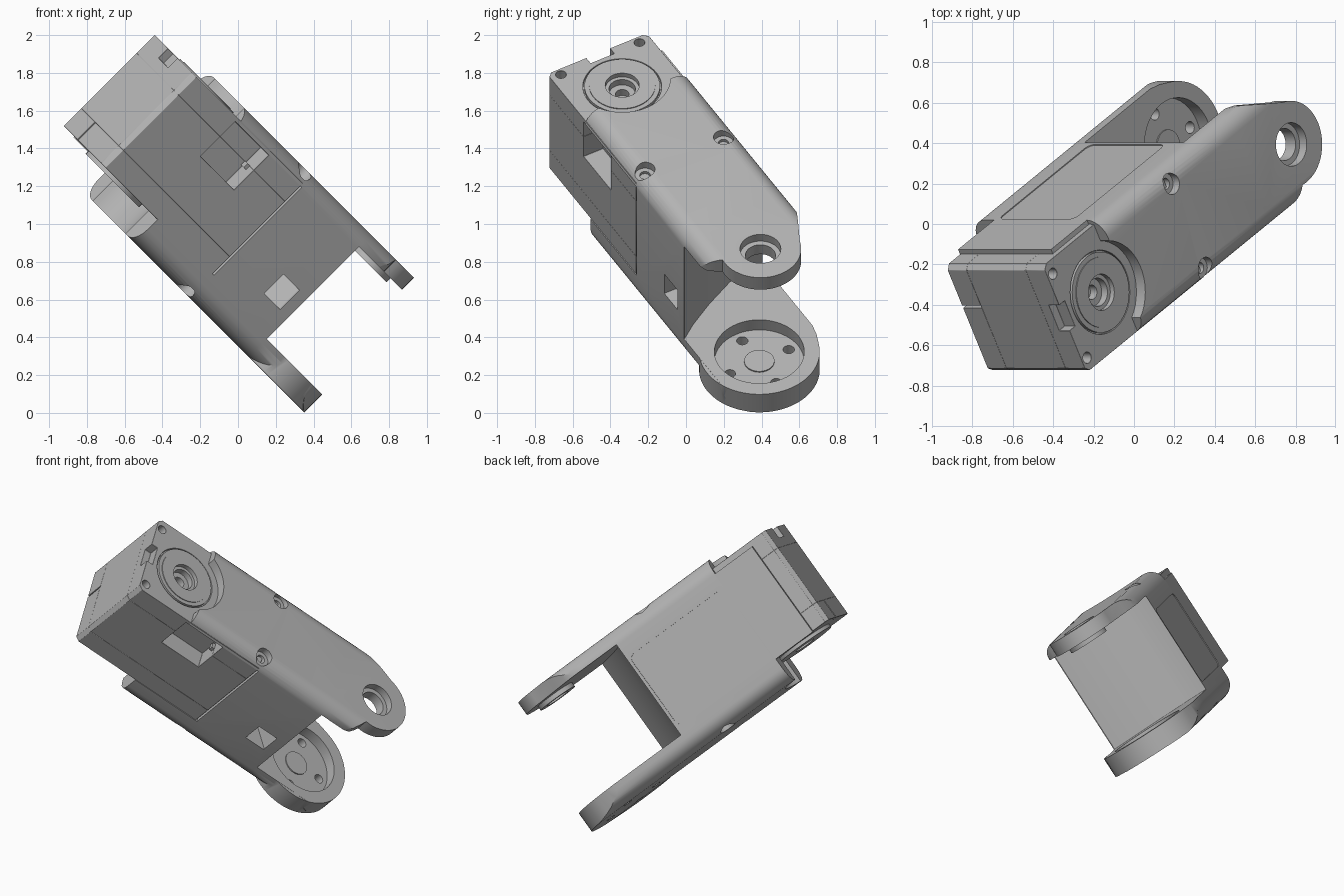
import bpy, bmesh
from math import sin, cos, pi, radians, sqrt
from mathutils import Matrix, Vector

cube = bpy.data.objects.get("Cube")
if cube:
    bpy.data.objects.remove(cube, do_unlink=True)

grey = bpy.data.materials.new("mid_grey")
grey.use_nodes = True
colour = (0.46, 0.46, 0.46, 1)
grey.diffuse_color = colour
grey.node_tree.nodes["Principled BSDF"].inputs["Base Color"].default_value = colour

# Link frame: u along the link, v across it, w through both arms
d = Vector((1, 0, -1)) / sqrt(2)
y = Vector((0, 1, 0))
U = d * cos(pi / 6) + y * sin(pi / 6)
V = y * cos(pi / 6) - d * sin(pi / 6)
W = U.cross(V)
FRAME = Matrix((U, V, W)).transposed().to_4x4()

V0, V1 = 0.075, 0.715           # body sides
W0, W1 = 0.25, 1.165            # outer arm faces
IN0, IN1 = 0.385, 1.075         # inner arm faces
END = -0.152                    # where the arms leave the body
SERVO_U, SERVO_V = -1.33, 0.378
TIP_U, TIP_V = 0.142, 0.373
CUP_U, CUP_R = 0.13, 0.32
SCREWS_V = (0.142, 0.622)
parts = []


def finish(name, bm):
    bmesh.ops.recalc_face_normals(bm, faces=bm.faces)
    me = bpy.data.meshes.new(name)
    bm.to_mesh(me)
    bm.free()
    me.materials.append(grey)
    ob = bpy.data.objects.new(name, me)
    bpy.context.scene.collection.objects.link(ob)
    return ob


PLACE = {"u": lambda p, t: (t, p[0], p[1]),
         "v": lambda p, t: (p[0], t, p[1]),
         "w": lambda p, t: (p[0], p[1], t)}


def prism(name, outline, a, b, axis="w"):
    """Extrude an outline along one frame axis from a to b."""
    put = PLACE[axis]
    bm = bmesh.new()
    face = bm.faces.new([bm.verts.new(put(p, a)) for p in outline])
    new = bmesh.ops.extrude_face_region(bm, geom=[face])["geom"]
    bmesh.ops.translate(bm, vec=Vector(put((0, 0), b - a)),
                        verts=[g for g in new if isinstance(g, bmesh.types.BMVert)])
    return finish(name, bm)


def arc(cx, cy, r, start, end, n):
    return [(cx + r * cos(radians(start + (end - start) * i / n)),
             cy + r * sin(radians(start + (end - start) * i / n))) for i in range(n + 1)]


def disc(name, u, v, r, a, b):
    return prism(name, arc(u, v, r, 0, 360, 48)[:-1], a, b)


def round_rect(x0, x1, y0, y1, r, n=8):
    return (arc(x1 - r, y1 - r, r, 0, 90, n) + arc(x0 + r, y1 - r, r, 90, 180, n)
            + arc(x0 + r, y0 + r, r, 180, 270, n) + arc(x1 - r, y0 + r, r, 270, 360, n))


def box(name, u0, u1, v0, v1, w0, w1):
    return prism(name, [(u0, v0), (u1, v0), (u1, v1), (u0, v1)], w0, w1)


def boolean(ob, tool, op="DIFFERENCE"):
    mod = ob.modifiers.new("cut", "BOOLEAN")
    mod.operation, mod.solver, mod.object = op, "EXACT", tool
    with bpy.context.temp_override(object=ob, active_object=ob):
        bpy.ops.object.modifier_apply(modifier=mod.name)
    bpy.data.objects.remove(tool, do_unlink=True)


def bore(ob, u, v, *steps):
    for r, a, b in steps:
        boolean(ob, disc("bore", u, v, r, a, b))


# Bracket body with rounded long edges
section = round_rect(V0, V1, W0, W1, 0.1)
body = prism("bracket_body", section, -1.2, END, "u")
boolean(body, box("servo_bay", -1.5, -0.655, -0.5, 0.692, 0.425, 1.083))
for a, b in ((1.0, 1.3), (0.1, 0.43)):
    bore(body, SERVO_U, SERVO_V, (0.255, a, b))
boolean(body, box("lower_start", -1.4, -1.14, -0.1, 0.3, 0.1, 0.44))
for v in SCREWS_V:
    bore(body, -0.68, v, (0.053, 1.12, 1.3), (0.028, 1.0, 1.3),
         (0.053, 0.1, 0.295), (0.028, 0.1, 0.41))

# Mouth between the arms: the end wall sweeps back towards the far side
mouth = [(END, -0.1), (0.3, -0.1), (0.3, 1), (-0.43, 1), (-0.43, 0.6),
         (-0.4, 0.5), (-0.31, 0.32), (-0.22, 0.17), (END, V0 + 0.005)]
boolean(body, prism("mouth", mouth, IN0, IN1))
# Blind window whose inner wall follows the end wall
window = [(-0.36, 0), (-0.22, 0), (-0.22, 0.09), (-0.36, 0.3)]
boolean(body, prism("side_window", window, 0.545, 0.69))
boolean(body, prism("back_panel", round_rect(-1.19, -0.45, 0.436, 0.968, 0.04), V1 - 0.005, 0.8, "v"))
parts.append(body)

# Back wall reaching over the servo
parts.append(box("back_wall", -1.49, -1.195, 0.685, V1, 0.416, 1.067))

# Upper arm with a bored, rounded tip
outline = ([(END, V0), (0.02, V0), (0.06, 0.09), (0.09, 0.125)]
           + arc(TIP_U, TIP_V, 0.216, -98, 75, 28)
           + [(0.06, 0.65), (-0.03, 0.695), (-0.1, V1), (END, V1)])
upper = prism("upper_arm", outline, IN1, W1)
boolean(upper, prism("rounding", section, -0.5, 1, "u"), "INTERSECT")
boolean(upper, disc("boss", TIP_U, TIP_V, 0.13, 1.045, 1.09), "UNION")
bore(upper, TIP_U, TIP_V, (0.108, 1.115, 1.3), (0.08, 0.9, 1.3))
parts.append(upper)

# Lower arm ending in a round cup, square-edged on its near half
outline = ([(END, V0), (0.0, V0)] + arc(CUP_U, TIP_V, CUP_R, -100, 70, 40)
           + [(0.17, 0.7), (0.1, V1), (END, V1)])
lower = prism("lower_arm", outline, 0.24, IN0)
boolean(lower, prism("rounding", section, -0.5, 1, "u"), "INTERSECT")
near_half = prism("near_half", arc(CUP_U, TIP_V, CUP_R - 0.001, 180, 360, 40), W0 + 0.001, IN0 - 0.001)
boolean(lower, near_half, "UNION")
bore(lower, CUP_U, TIP_V, (0.238, 0.31, 0.6))
for k in range(4):
    bore(lower, CUP_U + 0.18 * cos(k * pi / 2), TIP_V + 0.18 * sin(k * pi / 2), (0.03, 0.1, 0.5))
parts.append(lower)
parts.append(disc("cup_centre", CUP_U, TIP_V, 0.08, 0.30, 0.317))

# Servo in three stacked layers with chamfered corners
S0, S1, SV0, SV1, c = -1.61, -0.665, 0.08, 0.69, 0.025
plan = [(S0 + c, SV0), (S1, SV0), (S1, SV1), (S0 + c, SV1), (S0, SV1 - c), (S0, SV0 + c)]
for name, a, b in (("servo_base", 0.422, 0.554), ("servo_case", 0.554, 0.968), ("servo_cover", 0.968, 1.103)):
    layer = prism(name, plan, a, b)
    if name == "servo_base":
        boolean(layer, box("slot", -1.7, -1.585, 0.45, 0.462, 0.3, 0.56))
    else:
        boolean(layer, box("connector_pit", -1.224, -0.935, 0, 0.2, 0.82, 1.08))
    if name == "servo_cover":
        boolean(layer, box("cable_notch", -1.7, -1.565, 0.32, 0.465, 1.03, 1.3))
        bore(layer, SERVO_U, SERVO_V, (0.208, 1.09, 1.3), (0.095, 1.0, 1.3))
        for v in SCREWS_V:
            bore(layer, -1.57, v, (0.028, 1.03, 1.3))
    bevel = layer.modifiers.new("seam", "BEVEL")
    bevel.width, bevel.segments, bevel.limit_method = 0.001, 1, "ANGLE"
    parts.append(layer)
parts.append(box("connector", -0.955, -0.93, 0.14, 0.18, 0.94, 0.97))

# Output horn and the idler disc beneath
horn = disc("servo_horn", SERVO_U, SERVO_V, 0.2, 0.985, 1.108)
boolean(horn, disc("horn_step", SERVO_U, SERVO_V, 0.175, 1.0, 1.113), "UNION")
bore(horn, SERVO_U, SERVO_V, (0.09, 1.085, 1.3), (0.07, 1.045, 1.3), (0.036, 1.0, 1.3))
parts.append(horn)
idler = disc("idler_disc", SERVO_U, SERVO_V, 0.2, 0.4, 0.45)
bore(idler, SERVO_U, SERVO_V, (0.07, 0.3, 0.42))
parts.append(idler)

# Place everything in its tilted pose and smooth the round surfaces
for ob in parts:
    ob.data.transform(FRAME)
bpy.ops.object.select_all(action="DESELECT")
for ob in parts:
    ob.select_set(True)
bpy.context.view_layer.objects.active = parts[0]
bpy.ops.object.shade_smooth_by_angle(angle=radians(30))
